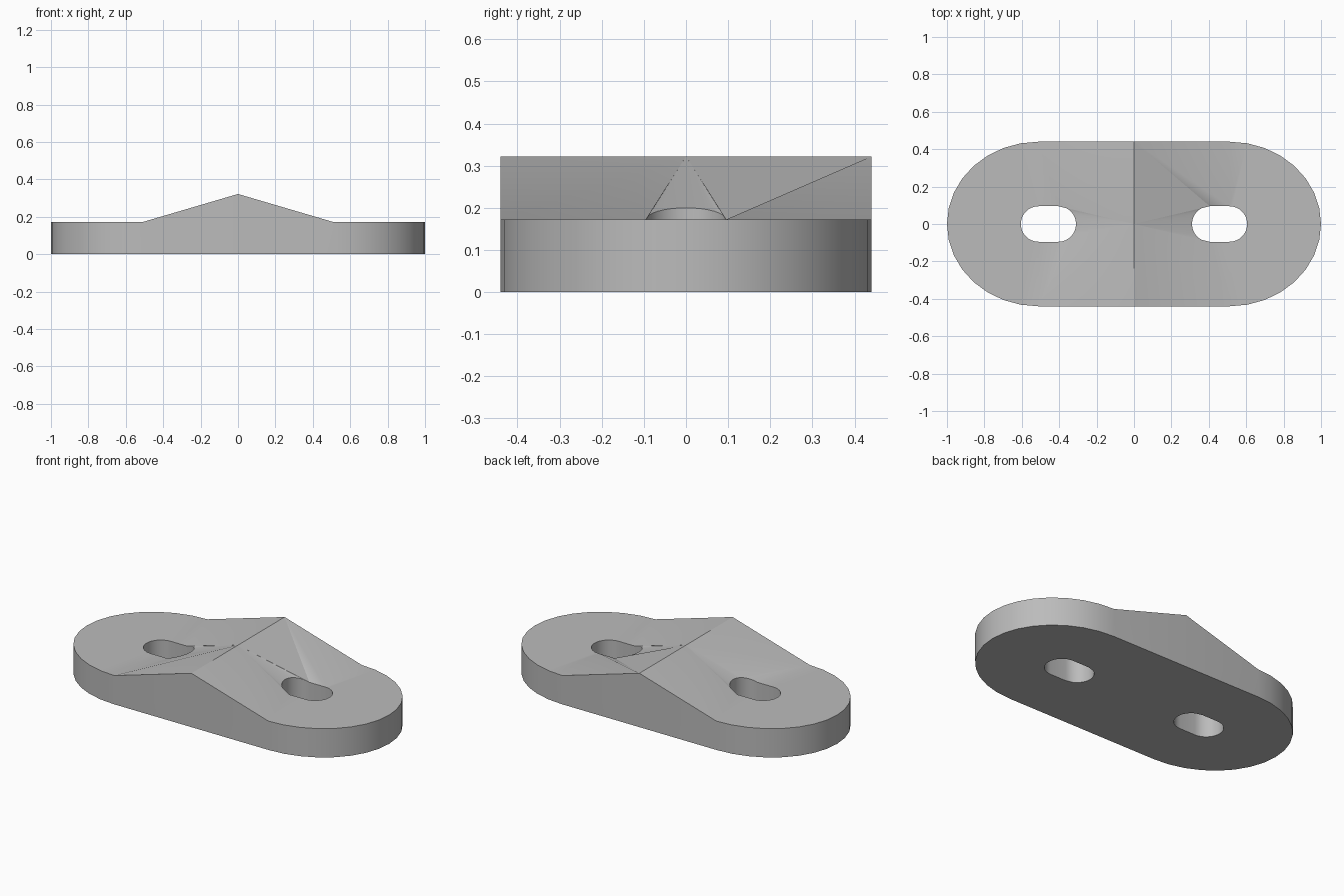
import bpy, bmesh, math

cube = bpy.data.objects.get("Cube")
if cube:
    bpy.data.objects.remove(cube)

HALF, MID, RIM = 0.44, 0.51, 0.49      # half depth, start of round end, end radius
SLOT_IN, SLOT_R = 0.405, 0.095         # inner centre and radius of the slot
LOW, HIGH, N = 0.172, 0.322, 16        # flat height, ridge height, arc steps
SLOPE = (HIGH - LOW) / MID

grey = bpy.data.materials.new("plain grey")
grey.use_nodes = True
colour = (0.5, 0.5, 0.5, 1)
grey.diffuse_color = colour
grey.node_tree.nodes["Principled BSDF"].inputs["Base Color"].default_value = colour

bm = bmesh.new()
front, centre, back = [bm.verts.new((0, y, HIGH)) for y in (-HALF, 0, HALF)]


def arc(side, cx, rx, ry, rise=0):
    """Half ellipse from front to back; a negative rx bulges to the middle."""
    verts = []
    for i in range(N + 1):
        a = math.pi * (i / N - 0.5)
        x = rx * math.cos(a)
        verts.append(bm.verts.new((side * (cx + x), ry * math.sin(a), LOW - rise * x)))
    return verts


def fan(hub, rim):
    for a, b in zip(rim, rim[1:]):
        bm.faces.new((hub, a, b))


# Top sheet: flat round ends, slots and the facets rising to the ridge
for side in (1, -1):
    outer = arc(side, MID, RIM, HALF)
    slot_out = arc(side, MID, SLOT_R, SLOT_R)
    slot_in = arc(side, SLOT_IN, -SLOT_R, SLOT_R, SLOPE)
    for i in range(N):
        bm.faces.new((outer[i], outer[i + 1], slot_out[i + 1], slot_out[i]))
    k = 0 if side > 0 else 5
    fan(centre, slot_in[k:])
    fan(outer[0], [front, centre] + slot_in[k::-1] + [slot_out[0]])
    if side > 0:
        fan(back, [centre, slot_in[-1], slot_out[-1], outer[-1]])
    else:
        fan(outer[-1], [back, centre, slot_in[-1], slot_out[-1]])

# Solid plate: drop a copy of the sheet to the ground and join the walls
down = bmesh.ops.extrude_face_region(bm, geom=bm.faces[:], use_keep_orig=True)
for v in down["geom"]:
    if isinstance(v, bmesh.types.BMVert):
        v.co.z = 0
bmesh.ops.recalc_face_normals(bm, faces=bm.faces[:])

mesh = bpy.data.meshes.new("ridged_plate")
bm.to_mesh(mesh)
bm.free()
mesh.materials.append(grey)
plate = bpy.data.objects.new("ridged_plate", mesh)
bpy.context.collection.objects.link(plate)
bpy.ops.object.select_all(action="DESELECT")
plate.select_set(True)
bpy.context.view_layer.objects.active = plate
bpy.ops.object.shade_smooth_by_angle(angle=math.radians(30))
